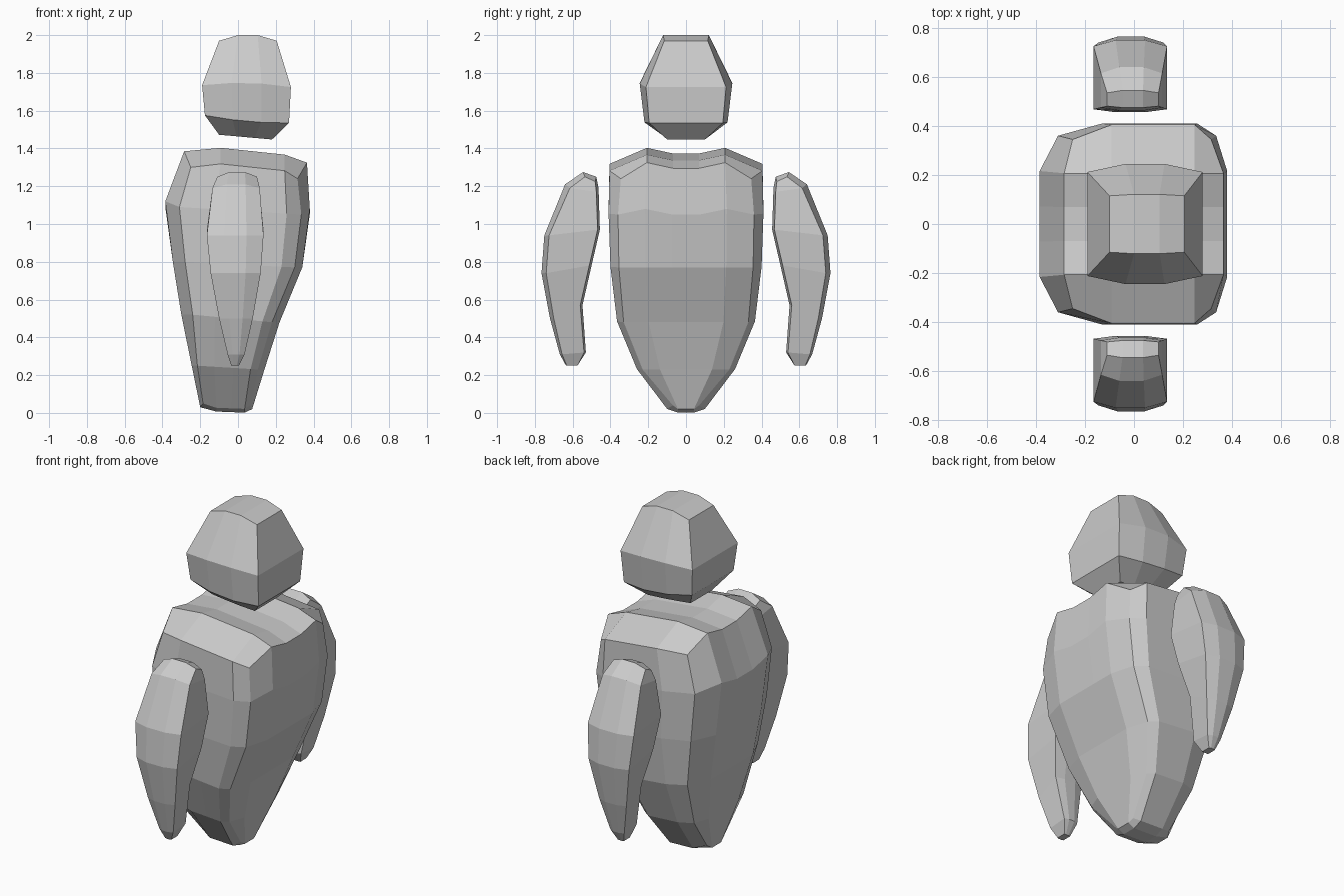
import bpy

if "Cube" in bpy.data.objects:
    bpy.data.objects.remove(bpy.data.objects["Cube"])


def loft(name, us, vs, levels, sy=1):
    """Stack boxy cross-sections; sides are split at fractions us (x) and vs (y).
    level: z, tilt_x, tilt_y, x0, x1, y0, y1, bulge_x0, bulge_x1, bulge_y0, bulge_y1, lift_x, lift_y
    lift_x raises inner x columns, lift_y (list) raises inner y columns."""
    nx, ny = len(us) - 1, len(vs) - 1
    border = ([(i, 0) for i in range(nx)] + [(nx, j) for j in range(ny)]
              + [(i, ny) for i in range(nx, 0, -1)] + [(0, j) for j in range(ny, 0, -1)])
    inner = [(i, j) for i in range(1, nx) for j in range(1, ny)]
    verts, faces, index = [], [], {}
    last = len(levels) - 1
    for k, (z, tx, ty, x0, x1, y0, y1, bx0, bx1, by0, by1, lx, ly) in enumerate(levels):
        for i, j in border + (inner if k in (0, last) else []):
            u, v = us[i], vs[j]
            mid_i, mid_j = 0 < i < nx, 0 < j < ny
            x, y = x0 + (x1 - x0) * u, y0 + (y1 - y0) * v
            h = z + tx * (u - 0.5) + ty * (v - 0.5)
            if mid_i:
                y += by1 if j == ny else -by0 if j == 0 else 0
                h += lx
            if mid_j:
                x += bx1 if i == nx else -bx0 if i == 0 else 0
                h += ly[j - 1]
            index[k, i, j] = len(verts)
            verts.append((x, y * sy, h))
    for k in range(last):
        for a, b in zip(border, border[1:] + border[:1]):
            faces.append([index[(k, *a)], index[(k, *b)], index[(k + 1, *b)], index[(k + 1, *a)]])
    for k in (0, last):
        for i in range(nx):
            for j in range(ny):
                q = [index[k, i, j], index[k, i + 1, j], index[k, i + 1, j + 1], index[k, i, j + 1]]
                faces.append(q[::-1] if k == 0 else q)
    # Levels run bottom to top; mirrored copies need flipped winding
    if sy < 0:
        faces = [f[::-1] for f in faces]
    mesh = bpy.data.meshes.new(name)
    mesh.from_pydata(verts, [], faces)
    obj = bpy.data.objects.new(name, mesh)
    bpy.context.collection.objects.link(obj)
    return obj


# Body: tapering egg-like torso with raised shoulder ridges
def body_level(z, tx, x0, x1, yc, ym, b0, b1, lx=0, a=0, b=0):
    return (z, tx, 0, x0, x1, -yc, yc, b0, b1, ym - yc, ym - yc, lx, [a, b, b, a])


loft("body", [0, .28, .6, .88, 1], [0, .2, .4, .6, .8, 1], [
    body_level(.045, -.01, -.185, .065, .07, .10, .015, .01, -.02, -.02, -.02),
    body_level(.24, -.02, -.215, .105, .23, .26, .03, .035),
    body_level(.50, -.04, -.24, .18, .33, .365, .06, .04),
    body_level(.785, -.03, -.28, .30, .355, .40, .065, .04),
    body_level(1.07, -.04, -.31, .335, .36, .41, .075, .045, 0, .03, .0),
    body_level(1.27, -.06, -.25, .315, .345, .405, .035, .05, .035, .085, .055),
])


# Head: wedge-like block, slightly rounded front to back
def head_level(z, tx, x0, x1, yc, bulge, lift):
    return (z, tx, 0, x0, x1, -yc, yc, 0, 0, bulge, bulge, lift, [])


loft("head", [0, .33, .67, 1], [0, 1], [
    head_level(1.46, -.025, -.10, .18, .10, .005, 0),
    head_level(1.555, -.04, -.175, .27, .195, .025, -.01),
    head_level(1.73, -.01, -.19, .28, .212, .033, .015),
    head_level(1.97, 0, -.10, .205, .115, .006, .03),
])


# Arms: flat drooping flippers, one each side
def arm_level(yi, zi, yo, zo, x0, x1, bi, bo, lift=0):
    return ((zi + zo) / 2, 0, zo - zi, x0, x1, yi + bi, yo - bo, 0, 0, bi, bo, lift, [])


arm = [
    arm_level(.575, .25, .635, .25, -.035, .005, 0, .004),
    arm_level(.53, .32, .668, .31, -.055, .035, .01, .012),
    arm_level(.548, .57, .72, .50, -.10, .078, .012, .02),
    arm_level(.50, .78, .765, .74, -.145, .12, .012, .025),
    arm_level(.456, .97, .75, .94, -.165, .135, .012, .025),
    arm_level(.463, 1.17, .64, 1.19, -.135, .115, .012, .025, .02),
    arm_level(.475, 1.225, .545, 1.25, -.11, .10, .006, .01, .025),
]
for name, side in (("left_arm", 1), ("right_arm", -1)):
    loft(name, [0, .3, .7, 1], [0, 1], arm, side)
